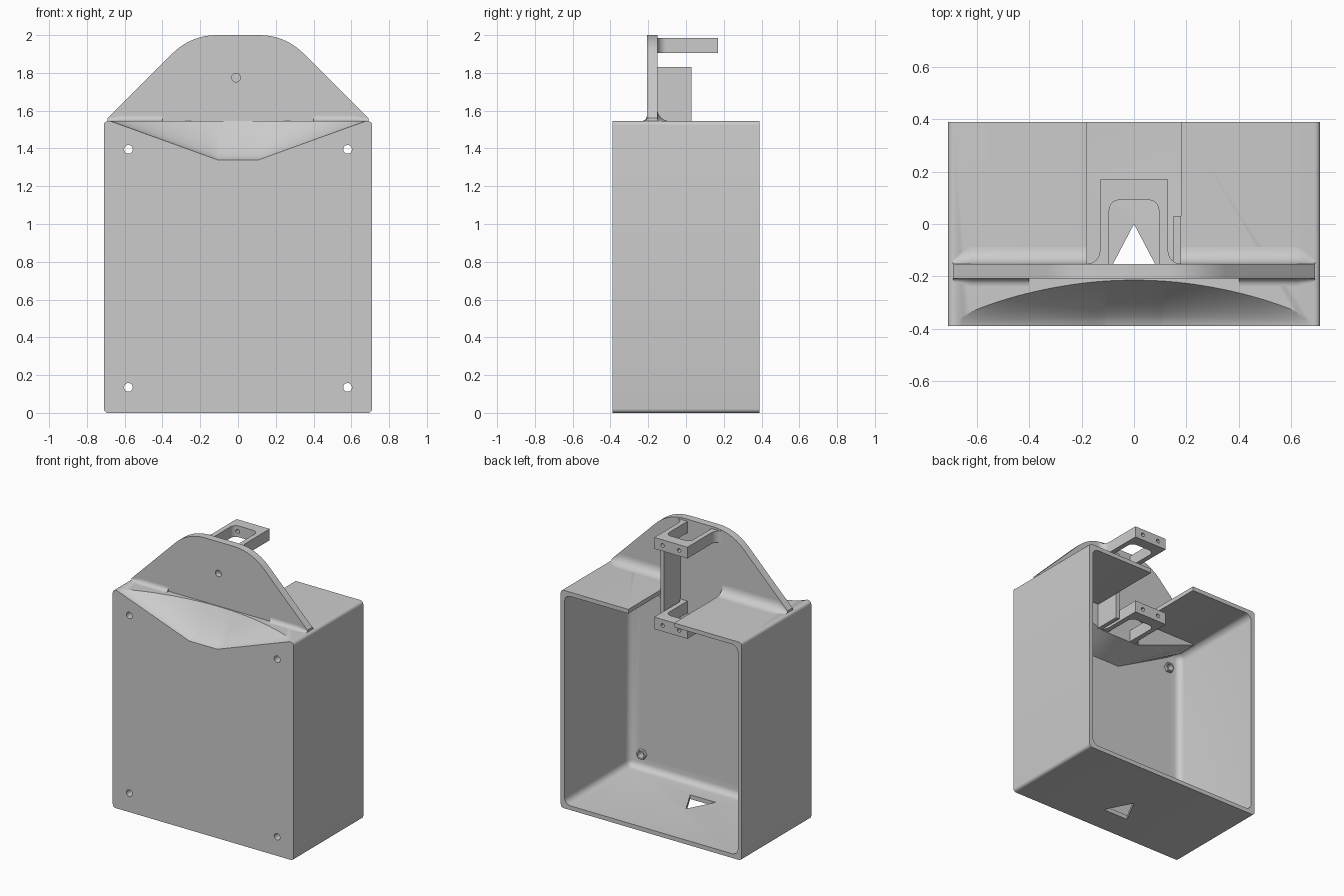
import bpy, bmesh, math
from mathutils import Vector

cube = bpy.data.objects.get("Cube")
if cube:
    bpy.data.objects.remove(cube, do_unlink=True)

grey = bpy.data.materials.new("plain_grey")
grey.use_nodes = True
grey.diffuse_color = (0.6, 0.6, 0.6, 1)
grey.node_tree.nodes["Principled BSDF"].inputs["Base Color"].default_value = (0.6, 0.6, 0.6, 1)


def finish(name, bm):
    bmesh.ops.recalc_face_normals(bm, faces=bm.faces)
    mesh = bpy.data.meshes.new(name)
    bm.to_mesh(mesh)
    bm.free()
    ob = bpy.data.objects.new(name, mesh)
    bpy.context.collection.objects.link(ob)
    mesh.materials.append(grey)
    return ob


def loft(name, sections):
    """Closed solid through matching cross-sections."""
    bm = bmesh.new()
    rings = [[bm.verts.new(p) for p in s] for s in sections]
    n = len(rings[0])
    for a, b in zip(rings, rings[1:]):
        for i in range(n):
            bm.faces.new((a[i], a[(i + 1) % n], b[(i + 1) % n], b[i]))
    bm.faces.new(rings[0])
    bm.faces.new(rings[-1])
    return finish(name, bm)


def prism_y(name, pts, y0, y1):
    return loft(name, [[(x, y, z) for x, z in pts] for y in (y0, y1)])


def prism_z(name, pts, z0, z1):
    return loft(name, [[(x, y, z) for x, y in pts] for z in (z0, z1)])


def circle(cx, cz, r, n=20):
    return [(cx + r * math.cos(2 * math.pi * i / n), cz + r * math.sin(2 * math.pi * i / n))
            for i in range(n)]


def box(name, x0, x1, y0, y1, z0, z1, bevel=0):
    bm = bmesh.new()
    bmesh.ops.create_cube(bm, size=1)
    for v in bm.verts:
        v.co = Vector((x1 if v.co.x > 0 else x0, y1 if v.co.y > 0 else y0, z1 if v.co.z > 0 else z0))
    if bevel:
        bmesh.ops.bevel(bm, geom=bm.edges[:], offset=bevel, segments=5, profile=0.5, affect='EDGES')
    return finish(name, bm)


def rounded(x0, x1, z0, z1, r, n=5):
    pts = []
    for k, (cx, cz) in enumerate(((x1 - r, z1 - r), (x0 + r, z1 - r), (x0 + r, z0 + r), (x1 - r, z0 + r))):
        for i in range(n + 1):
            a = math.pi / 2 * (k + i / n)
            pts.append((cx + r * math.cos(a), cz + r * math.sin(a)))
    return pts


def combine(ob, other, op='DIFFERENCE'):
    mod = ob.modifiers.new(op, 'BOOLEAN')
    mod.operation, mod.object, mod.solver = op, other, 'EXACT'
    bpy.context.view_layer.objects.active = ob
    bpy.ops.object.modifier_apply(modifier=mod.name)
    bpy.data.objects.remove(other, do_unlink=True)


PLATE_F, PLATE_B, TOP = -0.207, -0.152, 1.545

# Open-backed case
case = prism_y("case", rounded(-0.71, 0.71, 0, TOP, 0.022), -0.39, 0.39)
combine(case, box("cavity", -0.68, 0.68, -0.34, 0.6, 0.03, 1.515, 0.045))

# Sloped thickening behind the front recess
def wedge_ring(y, drop):
    zc = 1.33 - drop
    return [(-0.695, y, 1.53), (-0.15, y, zc), (0.15, y, zc), (0.695, y, 1.53)]
combine(case, loft("wedge", [wedge_ring(-0.36, 0.09), wedge_ring(PLATE_B, 0)]), 'UNION')

# Concave recess in the upper front
def recess_ring(x):
    zv = 1.34 + max(0, abs(x) - 0.11) * 0.21 / 0.58
    back = -0.21 - 0.12 * (x / 0.64) ** 2
    ring = [(x, -0.5, zv)]
    for i in range(11):
        t = i / 10
        ring.append((x, -0.39 + (back + 0.39) * t, zv + (1.552 - zv) * t ** 1.5))
    return ring + [(x, back, 1.7), (x, -0.5, 1.7)]
xs = sorted([-0.11, 0.11] + [-0.69 + 1.38 * i / 40 for i in range(41)])
combine(case, loft("recess", [recess_ring(x) for x in xs]))

# Notch in the top, triangular floor opening, mounting holes
combine(case, box("notch", -0.18, 0.18, PLATE_B, 0.6, 1.43, 1.7))
combine(case, prism_z("floor_opening", [(-0.1, -0.19), (0.1, -0.19), (0, 0)], -0.1, 0.1))
for sx in (-1, 1):
    for z in (0.135, 1.395):
        combine(case, prism_y("hole", circle(sx * 0.58, z, 0.023), -0.5, -0.2))
        nut = prism_y("hex_boss", circle(sx * 0.58, z, 0.036, 6), -0.345, -0.318)
        combine(nut, prism_y("hole", circle(sx * 0.58, z, 0.023), -0.5, -0.2))

# Upright plate with rounded shoulders and a blind hole
half = [(0.69, 1.53), (0.69, 1.56)]
for i in range(11):
    t = i / 10
    half.append(((1 - t) ** 2 * 0.35 + 2 * t * (1 - t) * 0.25 + t * t * 0.11,
                 (1 - t) ** 2 * 1.9 + (1 - (1 - t) ** 2) * 2.0))
plate = prism_y("upright_plate", half + [(-x, z) for x, z in reversed(half)], PLATE_F, PLATE_B)
combine(plate, prism_y("hole", circle(-0.01, 1.775, 0.023), -0.3, PLATE_B - 0.015))

# Fillets where the plate meets the case top
def fillet(name, y, side, r_max, x_in, s):
    sections = []
    for x, r in ((x_in, r_max), (0.62, r_max), (0.65, r_max * 0.75), (0.69, 0.014)):
        ring = [(s * x, y - side * 0.01, TOP - 0.01), (s * x, y - side * 0.01, TOP + r)]
        for i in range(9):
            a = math.pi / 2 * i / 8
            ring.append((s * x, y + side * r * (1 - math.cos(a)), TOP + r * (1 - math.sin(a))))
        sections.append(ring + [(s * x, y + side * r, TOP - 0.01)])
    loft(name, sections)
for s, label in ((1, "left"), (-1, "right")):
    fillet("back_fillet_" + label, PLATE_B, 1, 0.065, 0.18, s)
    fillet("front_fillet_" + label, PLATE_F, -1, 0.03, 0.4, s)

# Two matching window brackets with flared roots and screw holes
def bracket(name, z0, z1):
    side = [(0.18, -0.165), (0.18, PLATE_B)]
    for i in range(1, 7):
        a = math.pi / 2 * i / 6
        side.append((0.18 - 0.05 * math.sin(a), PLATE_B + 0.05 * (1 - math.cos(a))))
    side.append((0.13, 0.17))
    ob = prism_z(name, side + [(-x, y) for x, y in reversed(side)], z0, z1)
    combine(ob, prism_z("window", rounded(-0.095, 0.095, -0.3, 0.092, 0.04), z0 - 0.1, z1 + 0.1))
    for x in (-0.065, 0.065):
        combine(ob, prism_y("screw_hole", circle(x, (z0 + z1) / 2, 0.014, 12), 0.05, 0.3))
bracket("upper_bracket", 1.905, 1.985)
bracket("lower_bracket", 1.335, 1.42)

# Vertical rib beside the notch
box("side_rib", 0.15, 0.18, -0.16, 0.03, 1.335, 1.83)

for ob in bpy.context.scene.objects:
    if ob.type == 'MESH':
        bpy.ops.object.select_all(action='DESELECT')
        ob.select_set(True)
        bpy.context.view_layer.objects.active = ob
        bpy.ops.object.shade_smooth_by_angle(angle=math.radians(30))
